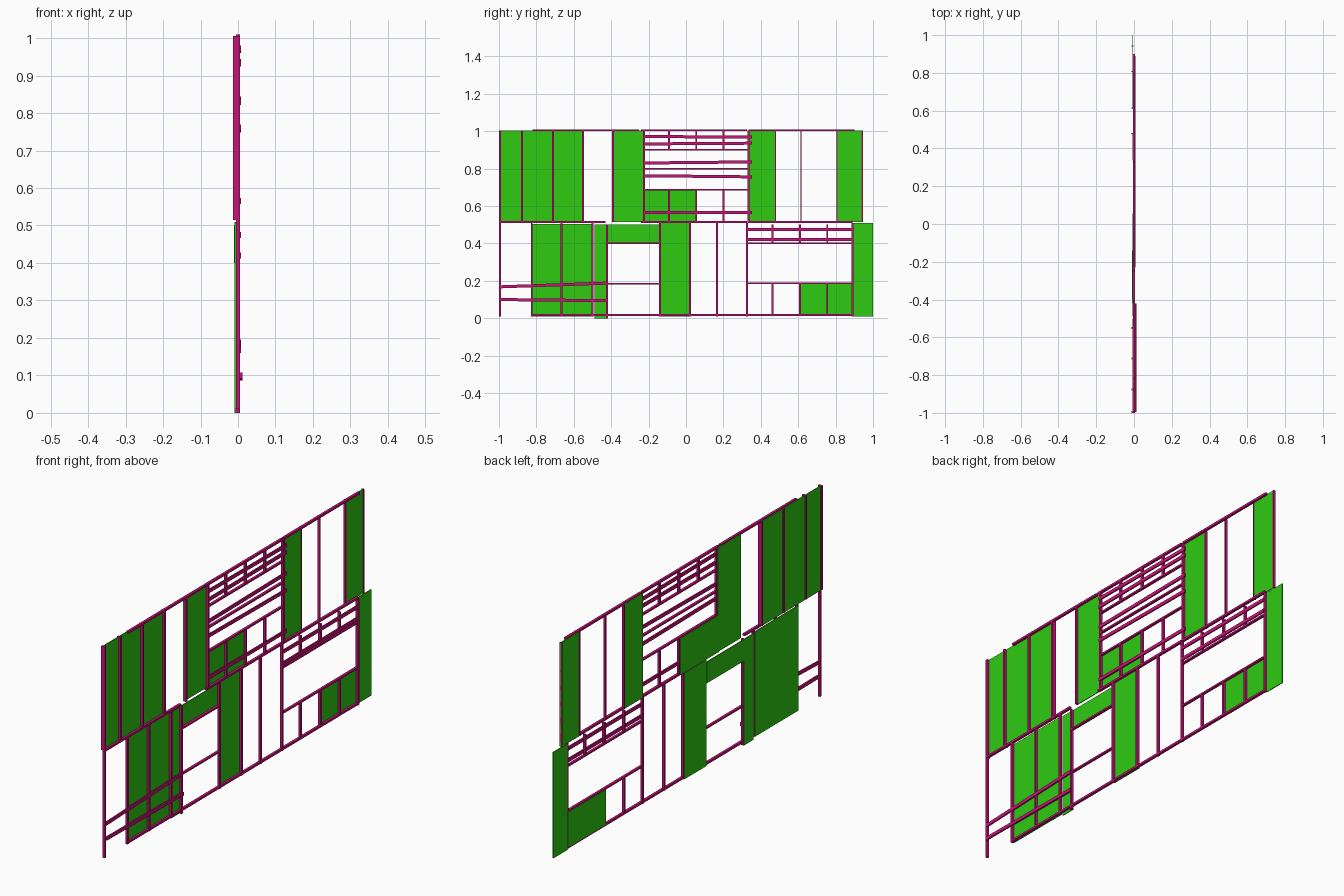
import bpy
import bmesh
from mathutils import Matrix, Vector

cube = bpy.data.objects.get("Cube")
if cube:
    bpy.data.objects.remove(cube, do_unlink=True)


def make_material(name, colour):
    mat = bpy.data.materials.new(name)
    mat.use_nodes = True
    mat.diffuse_color = (*colour, 1)
    mat.node_tree.nodes["Principled BSDF"].inputs["Base Color"].default_value = (*colour, 1)
    return mat


PINK = make_material("magenta timber", (0.6, 0.006, 0.19))
GREEN = make_material("green sheathing", (0.028, 0.6, 0.006))


def box(name, xs, ys, zs, mat, rise=0):
    """Box between limits; rise slopes the far y end upward."""
    bm = bmesh.new()
    size = [b - a for a, b in (xs, ys, zs)]
    mid = Vector([(a + b) / 2 for a, b in (xs, ys, zs)])
    bmesh.ops.create_cube(bm, size=1, matrix=Matrix.Translation(mid) @ Matrix.Diagonal((*size, 1)))
    for v in bm.verts:
        if v.co.y > mid.y:
            v.co.z += rise
    mesh = bpy.data.meshes.new(name)
    bm.to_mesh(mesh)
    bm.free()
    mesh.materials.append(mat)
    obj = bpy.data.objects.new(name, mesh)
    bpy.context.collection.objects.link(obj)


FRAME = (-0.006, 0.006)
BACK = (-0.014, -0.002)
DEEP = (-0.014, 0.006)
SHEET = (-0.009, -0.005)
HALF = 0.005


def studs(name, positions, low, high, xs=FRAME, half=HALF):
    for y in positions:
        box(name, xs, (y - half, y + half), (low, high), PINK)


def rails(name, start, end, heights, half=0.004):
    for z in heights:
        box(name, FRAME, (start, end), (z - half, z + half), PINK)


def braces(name, start, end, levels, xs=(0.001, 0.008)):
    for z, rise in levels:
        box(name, xs, (start, end), (z - 0.008, z + 0.008), PINK, rise)


def panel(name, y0, y1, z0, z1, xs=SHEET):
    box(name, xs, (y0, y1), (z0, z1), GREEN)


# Lower storey sheathing
panel("lower_left_panel", -0.825, -0.5, 0.01, 0.505)
panel("narrow_panel", -0.49, -0.42, 0.0, 0.5)
panel("door_header_panel", -0.42, -0.14, 0.4, 0.5, (-0.011, -0.006))
panel("lower_middle_panel", -0.14, 0.025, 0.01, 0.51)
panel("lower_sill_panel", 0.61, 0.89, 0.02, 0.185)
panel("lower_end_panel", 0.895, 1.0, 0.01, 0.51)

# Upper storey sheathing
panel("upper_left_panel", -0.995, -0.55, 0.515, 1.005)
panel("upper_middle_panel", -0.395, -0.225, 0.515, 1.005)
panel("upper_sill_panel", -0.225, 0.055, 0.515, 0.685)
panel("upper_right_panel", 0.335, 0.48, 0.515, 1.005)
panel("upper_end_panel", 0.805, 0.945, 0.515, 1.005)

# Lower storey timber
studs("lower_stud", (-0.995, -0.825, -0.665, -0.5, -0.14, 0.022, 0.165, 0.327, 0.89), 0.01, 0.51)
studs("door_stud", (-0.423,), 0.0, 0.5, half=0.006)
studs("lower_header_cripple", (0.463, 0.61, 0.755), 0.4, 0.5)
studs("lower_sill_cripple", (0.463, 0.61, 0.755), 0.02, 0.185)
rails("lower_window_rail", 0.327, 0.89, (0.187, 0.4))
rails("door_rail", -0.42, -0.14, (0.185, 0.4))
rails("bottom_plate", -0.825, 0.89, (0.017,), HALF)
braces("lower_window_brace", 0.325, 0.89, ((0.475, 0), (0.42, 0)))
braces("upper_left_brace", -0.995, -0.42, ((0.168, 0.02),))
braces("lower_left_brace", -0.995, -0.42, ((0.1, -0.006),), (0.004, 0.012))

# Upper storey timber
studs("upper_left_stud", (-0.995, -0.877, -0.712, -0.55), 0.515, 1.005, DEEP)
studs("upper_window_stud", (-0.39, -0.225, 0.335), 0.515, 1.005)
studs("upper_right_stud", (0.478, 0.615, 0.807, 0.942), 0.515, 1.005, BACK, 0.003)
studs("upper_header_cripple", (-0.09, 0.055, 0.2), 0.9, 1.0)
studs("upper_sill_cripple", (-0.09, 0.055, 0.2), 0.515, 0.685)
rails("upper_window_rail", -0.225, 0.335, (0.9, 0.8, 0.687))
braces("upper_window_brace", -0.23, 0.352,
       ((0.972, -0.004), (0.932, 0.004), (0.83, 0.006), (0.762, -0.006), (0.565, 0)))

# Top and middle plates
for start, end in ((-0.82, -0.25), (-0.24, 0.325), (0.335, 0.9)):
    rails("top_plate", start, end, (1.005,), HALF)
for start, end in ((-1.0, -0.43), (-0.24, 0.325), (0.33, 0.89)):
    rails("middle_plate", start, end, (0.515,), HALF)
